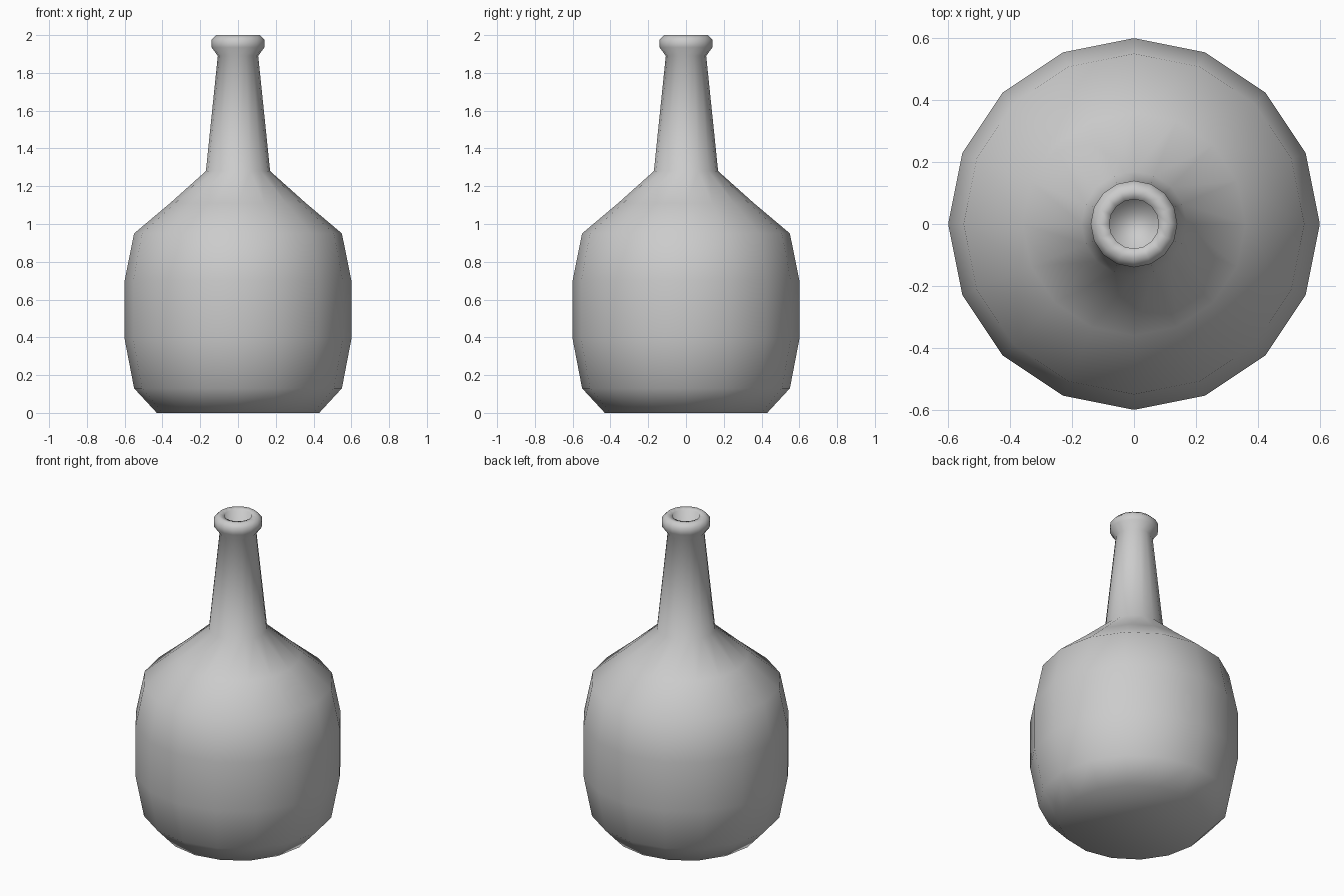
import bpy
import bmesh
from math import cos, sin, tau

default_cube = bpy.data.objects.get("Cube")
if default_cube:
    bpy.data.objects.remove(default_cube, do_unlink=True)

SIDES = 16

# Material
grey = bpy.data.materials.new("pale_grey")
grey.use_nodes = True
colour = (0.6, 0.6, 0.6, 1)
grey.diffuse_color = colour
grey.node_tree.nodes["Principled BSDF"].inputs["Base Color"].default_value = colour


def lathe(name, profile, material):
    """Revolve (radius, height) points around z and cap both ends."""
    bm = bmesh.new()
    rings = [[bm.verts.new((r * cos(tau * i / SIDES), r * sin(tau * i / SIDES), z))
              for i in range(SIDES)] for r, z in profile]
    for low, high in zip(rings, rings[1:]):
        for i in range(SIDES):
            j = (i + 1) % SIDES
            bm.faces.new((low[i], low[j], high[j], high[i]))
    bm.faces.new(rings[0][::-1])
    bm.faces.new(rings[-1])
    for face in bm.faces:
        face.smooth = True
    mesh = bpy.data.meshes.new(name)
    bm.to_mesh(mesh)
    bm.free()
    mesh.materials.append(material)
    obj = bpy.data.objects.new(name, mesh)
    bpy.context.collection.objects.link(obj)
    return obj


base_and_belly = [(0.43, 0), (0.55, 0.13), (0.6, 0.39), (0.6, 0.7), (0.55, 0.95)]
shoulder_and_neck = [(0.36, 1.11), (0.17, 1.28), (0.107, 1.89)]
lip = [(0.14, 1.935), (0.14, 1.975), (0.115, 2.0)]
mouth_well = [(0.08, 1.995), (0.078, 1.88)]

lathe("bottle", base_and_belly + shoulder_and_neck + lip + mouth_well, grey)
